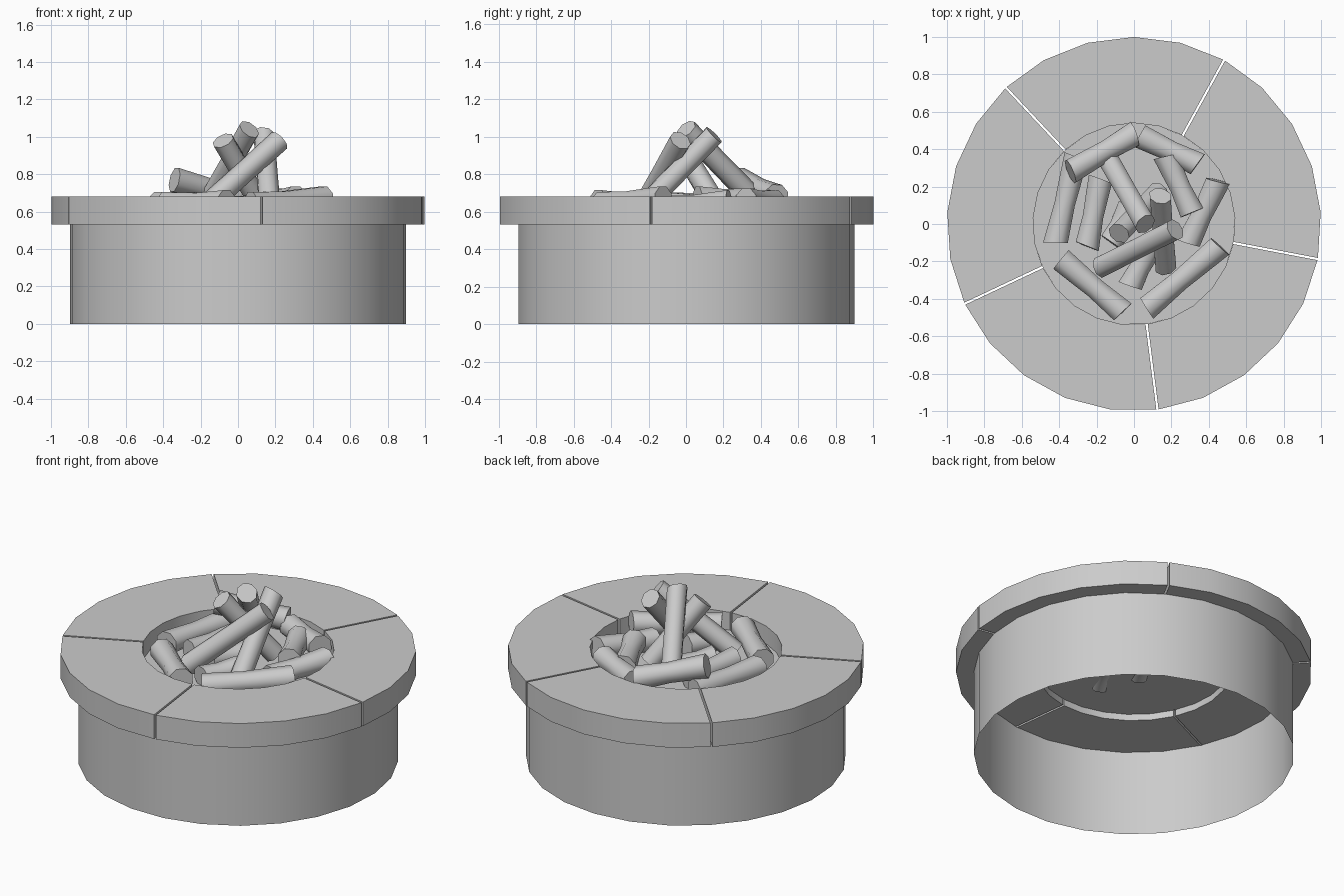
import bpy, bmesh, math, random
from mathutils import Vector

if "Cube" in bpy.data.objects:
    bpy.data.objects.remove(bpy.data.objects["Cube"])

random.seed(4)
STEP = 2 * math.pi / 25          # the round parts have 25 sides
START = math.radians(61.2)       # angle of the first seam


def finish(name, bm, angle=35, fix=True):
    if fix:
        bmesh.ops.recalc_face_normals(bm, faces=bm.faces[:])
    me = bpy.data.meshes.new(name)
    bm.to_mesh(me)
    bm.free()
    ob = bpy.data.objects.new(name, me)
    bpy.context.collection.objects.link(ob)
    bpy.ops.object.select_all(action='DESELECT')
    bpy.context.view_layer.objects.active = ob
    ob.select_set(True)
    bpy.ops.object.shade_smooth_by_angle(angle=math.radians(angle))
    return ob


def polar(r, a, z):
    return Vector((r * math.cos(a), r * math.sin(a), z))


def skin(bm, rings, closed_ring=True):
    for a, b in zip(rings, rings[1:]):
        n = len(a)
        for i in range(n if closed_ring else n - 1):
            j = (i + 1) % n
            bm.faces.new((a[i], a[j], b[j], b[i]))


# Open outer wall
bm = bmesh.new()
skin(bm, [[bm.verts.new(polar(0.9, START + i * STEP, z)) for i in range(25)]
          for z in (0, 0.53)])
finish("pit_wall", bm, fix=False)

# Floor under the logs
bm = bmesh.new()
bm.faces.new([bm.verts.new(polar(0.54, START + i * STEP, 0.57)) for i in range(25)])
finish("pit_floor", bm, fix=False)

# Five capstones with narrow gaps between them
PROFILE = [(0.54, 0.53), (1.0, 0.53), (1.0, 0.68), (0.54, 0.68)]
GAP = 0.006
for s in range(5):
    bm = bmesh.new()
    rings = []
    for k in range(6):
        a = START + (s * 5 + k) * STEP
        shift = GAP if k == 0 else -GAP if k == 5 else 0
        side = Vector((-math.sin(a), math.cos(a), 0)) * shift
        rings.append([bm.verts.new(polar(r, a, z) + side) for r, z in PROFILE])
    skin(bm, rings)
    bm.faces.new(rings[0])
    bm.faces.new(rings[-1])
    finish(f"capstone_{s + 1}", bm)


def log(name, p, q, r=0.07, waist=0.85, sides=8):
    """Log from p to q, narrowed in the middle, with unevenly sawn ends."""
    p, q = Vector(p), Vector(q)
    axis = (q - p).normalized()
    u = axis.cross(Vector((0, 0, 1))).normalized()
    v = axis.cross(u)
    bm = bmesh.new()
    rings = []
    for t, f in ((0, 1), (0.3, (1 + waist) / 2), (0.55, waist), (1, 1)):
        tilt = random.uniform(-0.25, 0.25) if t in (0, 1) else 0
        ring = []
        for i in range(sides):
            a = 2 * math.pi * (i + 0.5) / sides
            off = (u * math.cos(a) + v * math.sin(a)) * r * f
            ring.append(bm.verts.new(p.lerp(q, t) + off + axis * r * tilt * math.cos(a)))
        rings.append(ring)
    skin(bm, rings)
    bm.faces.new(rings[0])
    bm.faces.new(rings[-1])
    finish(name, bm, 50)


# Logs lying in the pit
LYING = [
    ((-0.34, 0.28, 0.77), (0.00, 0.48, 0.68)),
    ((0.03, 0.47, 0.65), (0.34, 0.32, 0.66)),
    ((0.17, 0.36, 0.66), (0.31, 0.06, 0.67)),
    ((0.45, 0.23, 0.65), (0.29, -0.10, 0.62)),
    ((0.46, -0.12, 0.67), (0.07, -0.45, 0.64)),
    ((-0.39, -0.19, 0.64), (-0.06, -0.47, 0.65)),
    ((-0.18, 0.24, 0.63), (-0.25, -0.12, 0.64)),
    ((-0.31, 0.36, 0.64), (-0.42, -0.10, 0.64)),
    ((0.09, -0.12, 0.63), (-0.02, -0.33, 0.62)),
    ((-0.02, 0.10, 0.61), (-0.12, -0.10, 0.62)),
]
for i, (p, q) in enumerate(LYING):
    log(f"lying_log_{i + 1}", p, q)

# Logs leaning together in the middle
LEANING = [
    ((-0.18, -0.23, 0.62), (0.22, -0.03, 0.98)),
    ((-0.14, 0.35, 0.68), (0.06, 0.00, 1.04)),
    ((0.17, -0.23, 0.62), (0.14, 0.15, 1.01)),
    ((0.13, 0.17, 0.62), (-0.08, -0.05, 0.98)),
]
for i, (p, q) in enumerate(LEANING):
    log(f"leaning_log_{i + 1}", p, q, r=0.06, waist=0.97)
